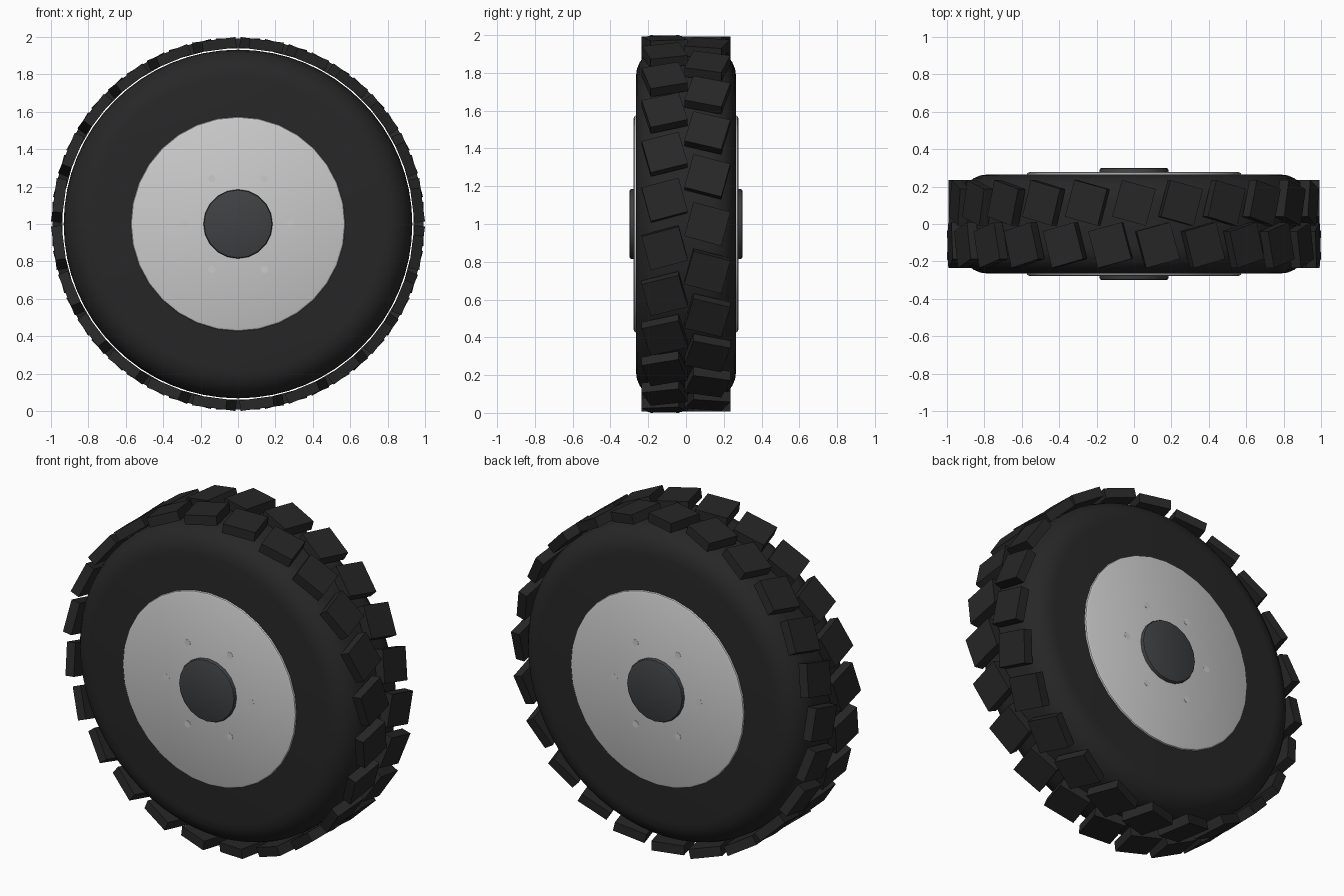
import bpy, bmesh
from math import sin, cos, radians, pi
from mathutils import Matrix, Vector

if "Cube" in bpy.data.objects:
    bpy.data.objects.remove(bpy.data.objects["Cube"])

CENTRE = Vector((0, 0, 1))


def material(name, rgb):
    m = bpy.data.materials.new(name)
    m.diffuse_color = (*rgb, 1)
    m.use_nodes = True
    m.node_tree.nodes["Principled BSDF"].inputs["Base Color"].default_value = m.diffuse_color
    return m


rubber = material("rubber", (0.02, 0.02, 0.02))
metal = material("rim_metal", (0.6, 0.6, 0.6))
dark = material("dark_metal", (0.05, 0.053, 0.057))


def finish(name, bm, mat, smooth=True):
    bmesh.ops.recalc_face_normals(bm, faces=bm.faces)
    mesh = bpy.data.meshes.new(name)
    bm.to_mesh(mesh)
    bm.free()
    ob = bpy.data.objects.new(name, mesh)
    bpy.context.collection.objects.link(ob)
    ob.location = CENTRE
    mesh.materials.append(mat)
    if smooth:
        bpy.ops.object.select_all(action='DESELECT')
        ob.select_set(True)
        bpy.context.view_layer.objects.active = ob
        bpy.ops.object.shade_smooth_by_angle(angle=radians(35))
    return ob


def lathe(name, profile, sides, mat):
    """Spin (radius, y) points about the axle; open ends are capped."""
    bm = bmesh.new()
    rings = []
    for i in range(sides):
        a = 2 * pi * i / sides
        rings.append([bm.verts.new((r * cos(a), y, r * sin(a))) for r, y in profile])
    for i in range(sides):
        p, q = rings[i], rings[(i + 1) % sides]
        for k in range(len(profile) - 1):
            bm.faces.new((p[k], q[k], q[k + 1], p[k + 1]))
    for k in (0, -1):
        bm.faces.new([ring[k] for ring in rings])
    return finish(name, bm, mat)


def disc(name, r, half, bevel, sides, mat):
    edge = [(r - bevel, half), (r - 0.3 * bevel, half - 0.3 * bevel), (r, half - bevel)]
    return lathe(name, [(a, -y) for a, y in edge] + edge[::-1], sides, mat)


# tyre body: flat sidewalls with rounded shoulders
R, HALF, B = 0.932, 0.265, 0.15
shoulder = [(R - B + B * sin(radians(d)), HALF - B + B * cos(radians(d)))
            for d in (0, 15, 30, 45, 60, 75, 90)]
lathe("tyre_body", [(r, -y) for r, y in shoulder] + shoulder[::-1], 64, rubber)

# rim and hub pass right through the tyre
disc("rim", 0.575, 0.277, 0.015, 32, metal)
disc("hub", 0.185, 0.30, 0.012, 20, dark)

# wheel bolts, almost flush with the rim face
bm = bmesh.new()
for i in range(6):
    a = radians(60 * i)
    m = Matrix.Translation((0.28 * cos(a), 0, 0.28 * sin(a))) @ Matrix.Rotation(pi / 2, 4, 'X')
    bmesh.ops.create_cone(bm, cap_ends=True, segments=8, radius1=0.02, radius2=0.02,
                          depth=0.556, matrix=m)
finish("wheel_bolts", bm, metal, False)

# two staggered rows of slanted tread blocks forming a chevron
SLANT = radians(15)
for side, phase, name in ((-1, 7.5, "front_tread_blocks"), (1, 0, "back_tread_blocks")):
    bm = bmesh.new()
    for i in range(24):
        a = radians(15 * i + phase)
        radial = Vector((cos(a), 0, sin(a)))
        around = Vector((-sin(a), 0, cos(a)))
        axle = Vector((0, side, 0))
        across = axle * cos(SLANT) - around * sin(SLANT)
        along = around * cos(SLANT) + axle * sin(SLANT)
        m = Matrix.Translation(radial * 0.965 + axle * 0.113)
        m = m @ Matrix((across * 0.203, along * 0.187, radial * 0.056)).transposed().to_4x4()
        bmesh.ops.create_cube(bm, size=1, matrix=m)
    finish(name, bm, rubber, False)
